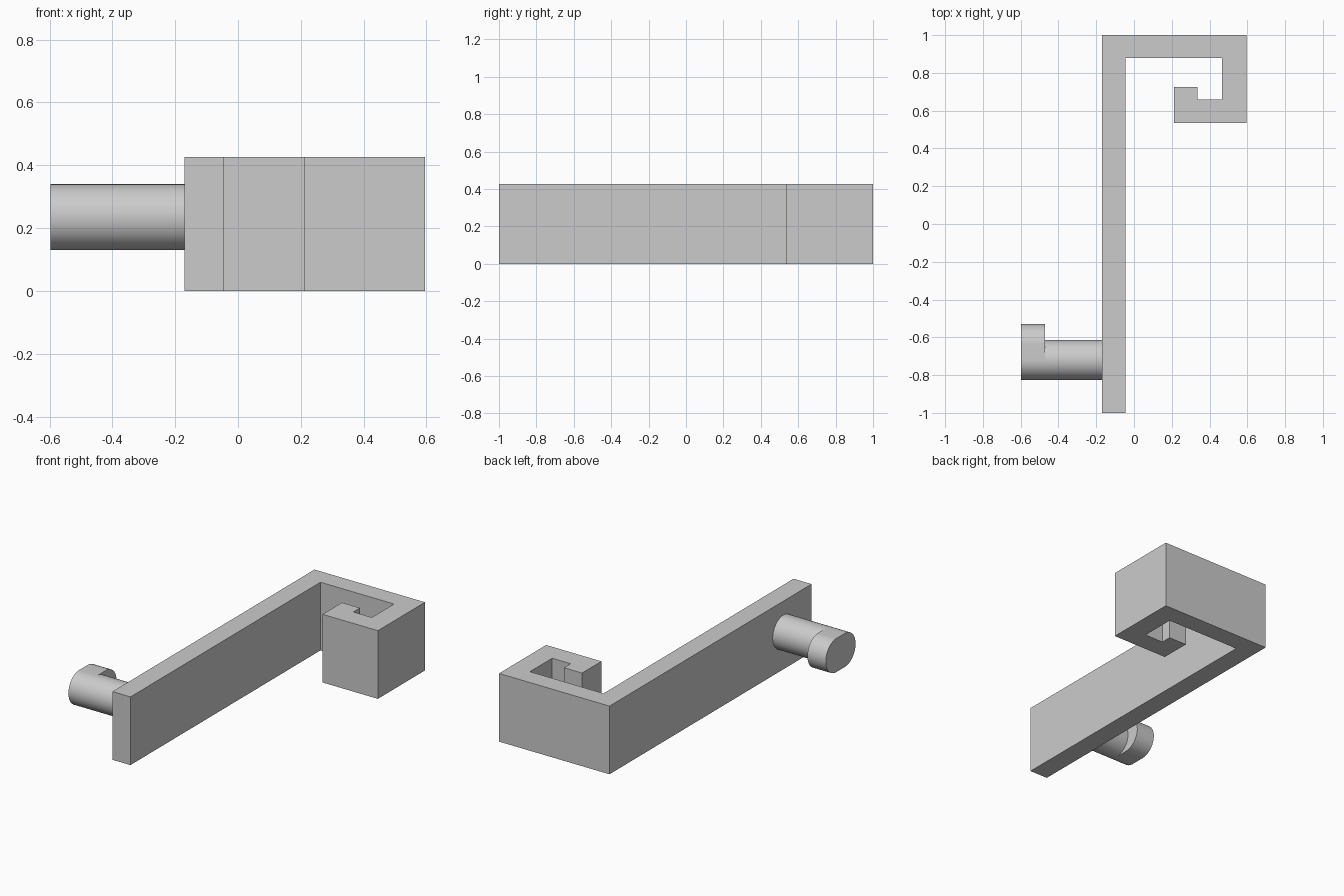
import bpy
import bmesh
import math

cube = bpy.data.objects.get("Cube")
if cube:
    bpy.data.objects.remove(cube, do_unlink=True)

grey = bpy.data.materials.new("plain grey")
grey.use_nodes = True
colour = (0.6, 0.6, 0.6, 1)
grey.diffuse_color = colour
grey.node_tree.nodes["Principled BSDF"].inputs["Base Color"].default_value = colour


def extrude_profile(name, points, offset, smooth=False):
    """Fill a closed 3D outline and extrude it along offset."""
    bm = bmesh.new()
    face = bm.faces.new([bm.verts.new(p) for p in points])
    result = bmesh.ops.extrude_face_region(bm, geom=[face], use_keep_orig=True)
    top = [v for v in result["geom"] if isinstance(v, bmesh.types.BMVert)]
    bmesh.ops.translate(bm, verts=top, vec=offset)
    bmesh.ops.recalc_face_normals(bm, faces=bm.faces)
    mesh = bpy.data.meshes.new(name)
    bm.to_mesh(mesh)
    bm.free()
    obj = bpy.data.objects.new(name, mesh)
    bpy.context.collection.objects.link(obj)
    mesh.materials.append(grey)
    if smooth:
        bpy.ops.object.select_all(action='DESELECT')
        obj.select_set(True)
        bpy.context.view_layer.objects.active = obj
        bpy.ops.object.shade_smooth_by_angle(angle=math.radians(30))
    return obj


def slot_outline(x, y_front, y_back, z, r, steps=32):
    """Round-ended outline in the yz plane; a circle if the centres match."""
    points = []
    for y, start in ((y_back, -math.pi / 2), (y_front, math.pi / 2)):
        for i in range(steps + (y_front != y_back)):
            a = start + math.pi * i / steps
            points.append((x, y + r * math.cos(a), z + r * math.sin(a)))
    return points


# Long arm curling into a square hook
HEIGHT = 0.427
hook = [(-0.17, -1), (-0.045, -1), (-0.045, 0.88), (0.465, 0.88),
        (0.465, 0.66), (0.337, 0.66), (0.337, 0.726), (0.212, 0.726),
        (0.212, 0.534), (0.595, 0.534), (0.595, 1), (-0.17, 1)]
extrude_profile("hook_arm", [(x, y, 0) for x, y in hook], (0, 0, HEIGHT))

# Round peg and its one-sided retaining head
PEG_Y, PEG_Z, PEG_R = -0.72, 0.235, 0.105
extrude_profile("peg_shaft", slot_outline(-0.47, PEG_Y, PEG_Y, PEG_Z, PEG_R),
                (0.3, 0, 0), smooth=True)
extrude_profile("peg_head", slot_outline(-0.597, PEG_Y, PEG_Y + 0.085, PEG_Z, PEG_R),
                (0.127, 0, 0), smooth=True)
